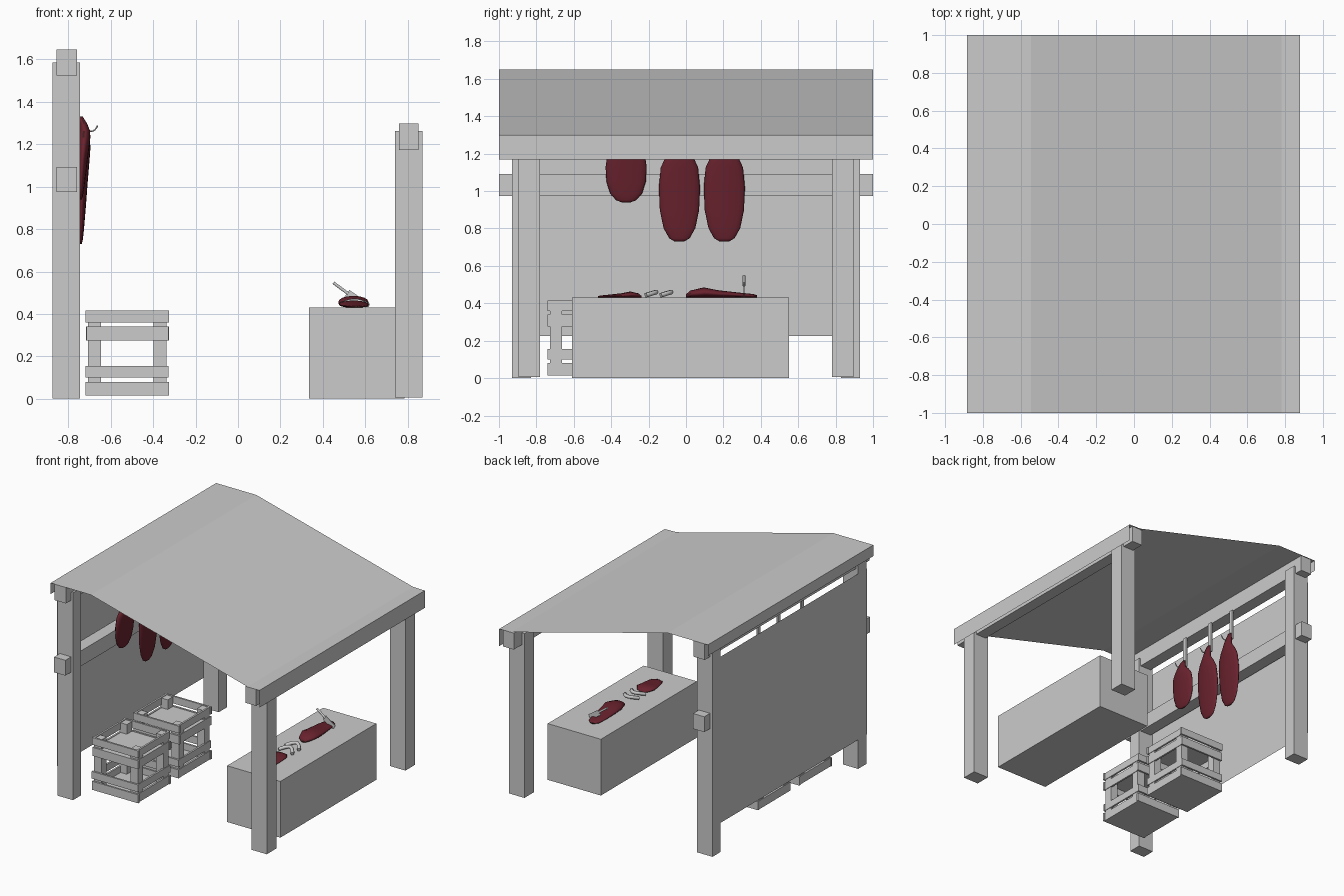
import bpy, bmesh, math, random
from mathutils import Vector, Matrix

random.seed(4)
cube = bpy.data.objects.get("Cube")
if cube:
    bpy.data.objects.remove(cube)


def material(name, rgb):
    m = bpy.data.materials.new(name)
    m.use_nodes = True
    m.diffuse_color = (*rgb, 1)
    m.node_tree.nodes["Principled BSDF"].inputs["Base Color"].default_value = (*rgb, 1)
    return m


GREY = material("pale grey", (0.6, 0.6, 0.6))
MEAT = material("meat red", (0.14, 0.016, 0.027))
RIND = material("dark rind", (0.05, 0.013, 0.014))


def finish(name, bm, *mats):
    bmesh.ops.recalc_face_normals(bm, faces=bm.faces)
    mesh = bpy.data.meshes.new(name)
    bm.to_mesh(mesh)
    bm.free()
    ob = bpy.data.objects.new(name, mesh)
    bpy.context.collection.objects.link(ob)
    for m in mats:
        mesh.materials.append(m)
    return ob


def add_box(bm, x, y, z):
    lo, hi = Vector((x[0], y[0], z[0])), Vector((x[1], y[1], z[1]))
    mat = Matrix.Translation((lo + hi) / 2) @ Matrix.Diagonal((*(hi - lo), 1))
    bmesh.ops.create_cube(bm, size=1, matrix=mat)


def box(name, x, y, z):
    bm = bmesh.new()
    add_box(bm, x, y, z)
    return finish(name, bm, GREY)


def sheet(name, profile, half):
    """Open profile in x and z, swept along y."""
    bm = bmesh.new()
    rows = [[bm.verts.new((x, s * half, z)) for x, z in profile] for s in (-1, 1)]
    for i in range(len(profile) - 1):
        bm.faces.new((rows[0][i], rows[0][i + 1], rows[1][i + 1], rows[1][i]))
    return finish(name, bm, GREY)


def loft(name, rings, matrix, rind_axis):
    """Rings of (height, half width, half depth, depth offset), smooth shaded."""
    bm = bmesh.new()
    n = 16
    loops = []
    for h, w, d, off in rings:
        angles = [2 * math.pi * k / n for k in range(n)]
        loops.append([bm.verts.new((off + d * math.cos(a), w * math.sin(a), h)) for a in angles])
    for a, b in zip(loops, loops[1:]):
        for k in range(n):
            bm.faces.new((a[k], a[(k + 1) % n], b[(k + 1) % n], b[k]))
    bm.faces.new(loops[0])
    bm.faces.new(loops[-1])
    bm.transform(matrix)
    bmesh.ops.recalc_face_normals(bm, faces=bm.faces)
    for f in bm.faces:
        f.smooth = True
        f.material_index = int(abs(f.normal[rind_axis]) < 0.3)
    return finish(name, bm, MEAT, RIND)


def tube(name, points, radius, mat):
    cu = bpy.data.curves.new(name, "CURVE")
    cu.dimensions = "3D"
    cu.bevel_depth = radius
    cu.bevel_resolution = 1
    cu.resolution_u = 4
    cu.use_fill_caps = True
    sp = cu.splines.new("NURBS")
    sp.points.add(len(points) - 1)
    for p, co in zip(sp.points, points):
        p.co = (*co, 1)
    sp.use_endpoint_u = True
    sp.order_u = 3
    ob = bpy.data.objects.new(name, cu)
    bpy.context.collection.objects.link(ob)
    cu.materials.append(mat)
    return ob


# Frame: posts, beams, wall and roof
for s, end in ((-1, "front"), (1, "back")):
    box(f"left_post_{end}".replace("left", "tall"), (-0.875, -0.745), sorted((s * 0.83, s * 0.93)), (0, 1.585))
    box(f"short_post_{end}", (0.74, 0.87), sorted((s * 0.78, s * 0.895)), (0.005, 1.262))
box("high_beam", (-0.855, -0.76), (-0.995, 0.995), (1.525, 1.648))
box("middle_beam", (-0.855, -0.76), (-1, 1), (0.975, 1.092))
box("low_beam", (0.76, 0.85), (-0.995, 0.995), (1.172, 1.298))
sheet("wall_panel", [(-0.878, 0.225), (-0.878, 1.495)], 0.93)
sheet("roof", [(-0.885, 1.565), (-0.885, 1.65), (-0.545, 1.65),
               (0.78, 1.302), (0.88, 1.3), (0.88, 1.168)], 1)

# Counter
box("counter", (0.335, 0.785), (-0.61, 0.55), (0, 0.43))


# Slatted crates
def crate(name, y0):
    x0, w, t, p = -0.72, 0.395, 0.014, 0.062
    x1, y1 = x0 + w, y0 + w
    bm = bmesh.new()
    jit = lambda: random.uniform(0, 0.008)
    for z in ((0.015, 0.08), (0.1, 0.155), (0.275, 0.34), (0.36, 0.415)):
        for y in (y0, y1 - t):
            add_box(bm, (x0 + jit(), x1 - jit()), (y, y + t), z)
        for x in (x0 + 0.008, x1 - t - 0.008):
            add_box(bm, (x, x + t), (y0 + t, y1 - t), z)
    for x in (x0 + 0.012, x1 - p - 0.012):
        for y in (y0 + t, y1 - t - p):
            add_box(bm, (x, x + p), (y, y + p), (0.02, 0.41))
    add_box(bm, (x0 + 0.02, x1 - 0.02), (y0 + t, y1 - t), (0.015, 0.03))
    add_box(bm, (x0 + 0.02, x1 - 0.02), (y0 + t, y1 - t), (0.328, 0.336))
    finish(name, bm, GREY)


crate("front_crate", -0.74)
crate("back_crate", -0.245)

# Hanging cuts with straps and hooks
HANG = [(0, 0.025, 0.005, 0), (0.03, 0.055, 0.01, 0), (0.12, 0.085, 0.014, 0.002),
        (0.28, 0.105, 0.02, 0.004), (0.48, 0.11, 0.025, 0.008), (0.66, 0.1, 0.028, 0.014),
        (0.75, 0.075, 0.028, 0.018), (0.83, 0.042, 0.024, 0.02), (0.92, 0.03, 0.018, 0.012), (1, 0.018, 0.01, 0)]
for i, (y, low) in enumerate(((-0.32, 0.94), (-0.035, 0.73), (0.205, 0.73))):
    top = 1.33
    m = Matrix.Translation((-0.742, y, low)) @ Matrix.Diagonal((1, 1, top - low, 1))
    loft(f"hanging_meat_{i + 1}", HANG, m, 0)
    box(f"hook_strap_{i + 1}", (-0.765, -0.75), (y - 0.015, y + 0.015), (1.29, 1.53))
    tube(f"hook_{i + 1}", [(-0.757, y, 1.31), (-0.74, y, 1.265), (-0.7, y, 1.262),
                           (-0.675, y, 1.262), (-0.662, y, 1.288)], 0.004, GREY)

# Cuts lying on the counter: the loft height runs along y, depth becomes height
LYING = [(0, 0.02, 0.008, 0.01), (0.06, 0.05, 0.018, 0.02), (0.25, 0.075, 0.028, 0.027),
         (0.45, 0.07, 0.02, 0.02), (0.75, 0.06, 0.013, 0.014), (0.94, 0.045, 0.01, 0.01), (1, 0.02, 0.006, 0.008)]
LIE = Matrix(((0, 1, 0, 0), (0, 0, 1, 0), (1, 0, 0, 0), (0, 0, 0, 1)))
for name, x, y, length, k, turn in (("large_cut", 0.55, 0.0, 0.38, 1, 0.06), ("small_cut", 0.54, -0.24, 0.23, 0.6, math.pi + 0.1)):
    m = (Matrix.Translation((x, y, 0.43)) @ Matrix.Rotation(turn, 4, "Z") @ LIE
         @ Matrix.Diagonal((k, 0.95, length, 1)))
    loft(name, LYING, m, 2)

# Curved bones between the cuts
for i, y in enumerate((-0.19, -0.11)):
    tube(f"bone_{i + 1}", [(0.49, y - 0.02, 0.445), (0.53, y + 0.035, 0.462),
                           (0.58, y + 0.025, 0.458), (0.61, y - 0.025, 0.443)], 0.013, GREY)

# Knife stuck into the large cut
tube("knife_handle", [(0.45, 0.31, 0.547), (0.485, 0.31, 0.521), (0.52, 0.31, 0.495)], 0.008, GREY)
bm = bmesh.new()
add_box(bm, (-0.05, 0.05), (-0.003, 0.003), (-0.02, 0.02))
bm.transform(Matrix.Translation((0.555, 0.31, 0.468)) @ Matrix.Rotation(0.6, 4, "Y"))
finish("knife_blade", bm, GREY)
